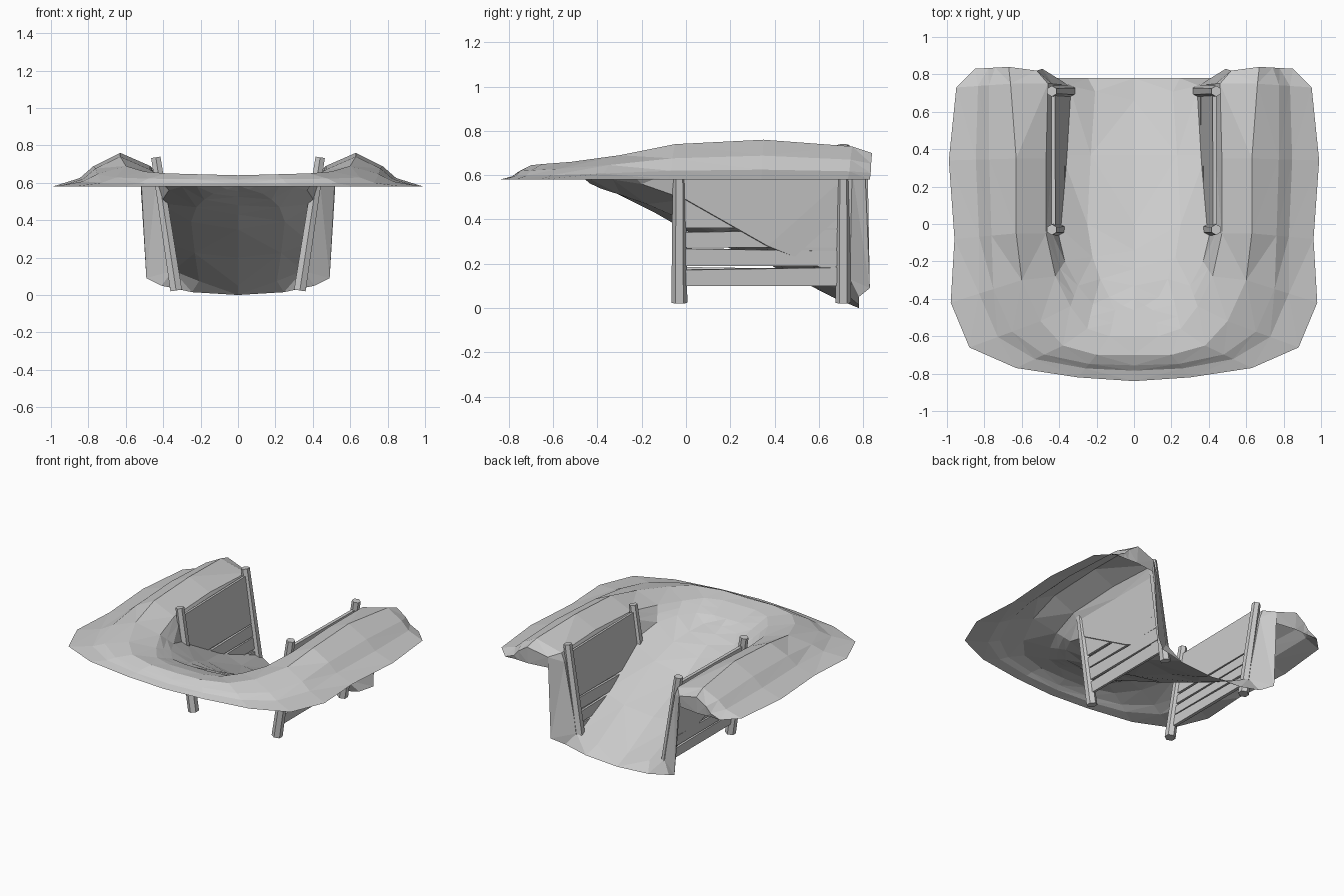
import bpy, bmesh, math, random
from mathutils import Vector, Matrix

random.seed(4)
cube = bpy.data.objects.get("Cube")
if cube:
    bpy.data.objects.remove(cube)

# One flat grey for earth and timber
grey = bpy.data.materials.new("plain_grey")
grey.use_nodes = True
colour = (0.6, 0.6, 0.6, 1)
grey.diffuse_color = colour
grey.node_tree.nodes["Principled BSDF"].inputs["Base Color"].default_value = colour

# Timber walls lean outward; the earth follows the same plane
BOTTOM, TOP = 0.02, 0.74
LEAN = 0.11 / (TOP - BOTTOM)
TILT = math.atan(LEAN)


def wall_x(z):
    return 0.33 + (z - BOTTOM) * LEAN


def add_object(name, bm):
    mesh = bpy.data.meshes.new(name)
    bm.to_mesh(mesh)
    bm.free()
    mesh.materials.append(grey)
    obj = bpy.data.objects.new(name, mesh)
    bpy.context.collection.objects.link(obj)
    return obj


# Earth bank: rails run from the open back round to the front centre
RIM = 0.58
outer = [(.85, .83), (.95, .73), (.99, .34), (.96, -.08), (.98, -.42),
         (.88, -.66), (.63, -.77), (.3, -.82), (0, -.84)]
crest = [(.67, .84, .70), (.66, .75, .73), (.63, .35, .76), (.63, -.05, .74), (.6, -.3, .69),
         (.5, -.52, .66), (.38, -.65, .65), (.2, -.7, .645), (0, -.7, .64)]
lip = [(.52, .82, .66), (.46, .75, .68), (.47, .35, .69), (.47, -.05, .67), (.42, -.28, .64),
       (.34, -.44, .63), (.25, -.56, .63), (.13, -.6, .63), (0, -.6, .63)]
crease = [(.41, .78, .05), (wall_x(.13), .74, .13), (wall_x(.28) + .015, .37, .28),
          (wall_x(.49) + .015, 0, .49), (.37, -.2, .56), (.3, -.33, .58),
          (.22, -.43, .58), (.1, -.46, .585), (0, -.46, .585)]
middle = [(.78, 0), (.66, .05), (.37, .2), (0, .35), (-.14, .43),
          (-.24, .48), (-.33, .525), (-.4, .555), (-.46, .585)]

sections = []
for i, (o, c, l, k, m) in enumerate(zip(outer, crest, lip, crease, middle)):
    edge, top, inner, low = Vector((*o, RIM)), Vector(c), Vector(l), Vector(k)
    centre = Vector((0, *m))
    # Bank flank: gentle skirt, then a steeper step up to the crest
    skirt, step = edge.lerp(top, 0.4), edge.lerp(top, 0.6)
    skirt.z = edge.lerp(top, 0.25).z
    # Behind the timber the earth stands on the wall plane; its end flares out
    if i == 0:
        backing = Vector((.49, .83, .09))
    elif i < 4:
        backing = Vector((wall_x(.62) + .015, inner.y, .62))
    else:
        backing = inner.lerp(low, 0.5)
    floor = low.lerp(centre, 0.4)
    floor.z = low.lerp(centre, 0.7).z
    sections.append([edge, skirt, step, top, inner, backing, low, floor, centre])

# Blunt end of the bank drops straight down at the open back
end = [p.copy() for p in sections[0]]
for p in end[:5]:
    p.z = RIM
    p.y -= 0.01
sections.insert(0, end)

bm = bmesh.new()
grid = [[bm.verts.new(p) for p in s] for s in sections]
for a, b in zip(grid, grid[1:]):
    for i in range(len(a) - 1):
        bm.faces.new((a[i], a[i + 1], b[i + 1], b[i]))
bmesh.ops.remove_doubles(bm, verts=bm.verts, dist=0.001)
bmesh.ops.triangulate(bm, faces=[f for f in bm.faces if len(f.verts) > 3])
bmesh.ops.recalc_face_normals(bm, faces=bm.faces)
if sum(f.normal.z * f.calc_area() for f in bm.faces) < 0:
    bmesh.ops.reverse_faces(bm, faces=bm.faces)
bank = add_object("earth_bank", bm)
mirror = bank.modifiers.new("Mirror", "MIRROR")
mirror.use_clip = True


def post(name, side, y):
    bm = bmesh.new()
    bmesh.ops.create_cone(bm, cap_ends=True, segments=6, radius1=0.036,
                          radius2=0.029, depth=TOP - BOTTOM)
    bmesh.ops.rotate(bm, verts=bm.verts,
                     matrix=Matrix.Rotation(side * TILT, 3, "Y"))
    mid = (TOP + BOTTOM) / 2
    bmesh.ops.translate(bm, verts=bm.verts, vec=(side * wall_x(mid), y, mid))
    add_object(name, bm)


def plank(name, side, low, high):
    bm = bmesh.new()
    bmesh.ops.create_cube(bm, size=1)
    bmesh.ops.scale(bm, verts=bm.verts, vec=(0.02, 0.76, high - low))
    # Rough-sawn: one end of each board is a little narrower
    thin = random.choice((-1, 1))
    for v in bm.verts:
        if v.co.y * thin > 0 and v.co.z > 0:
            v.co.z -= 0.012
    bmesh.ops.rotate(bm, verts=bm.verts,
                     matrix=Matrix.Rotation(side * TILT, 3, "Y"))
    mid = (low + high) / 2
    bmesh.ops.translate(bm, verts=bm.verts, vec=(side * wall_x(mid), 0.34, mid))
    add_object(name, bm)


# Three narrow boards at the foot and one broad panel above
boards = [(.1, .185), (.19, .27), (.275, .355), (.36, .69)]
for side, label in ((1, "left"), (-1, "right")):
    post(label + "_front_post", side, -0.03)
    post(label + "_back_post", side, 0.71)
    for number, (low, high) in enumerate(boards, 1):
        plank(f"{label}_board_{number}", side, low, high)
